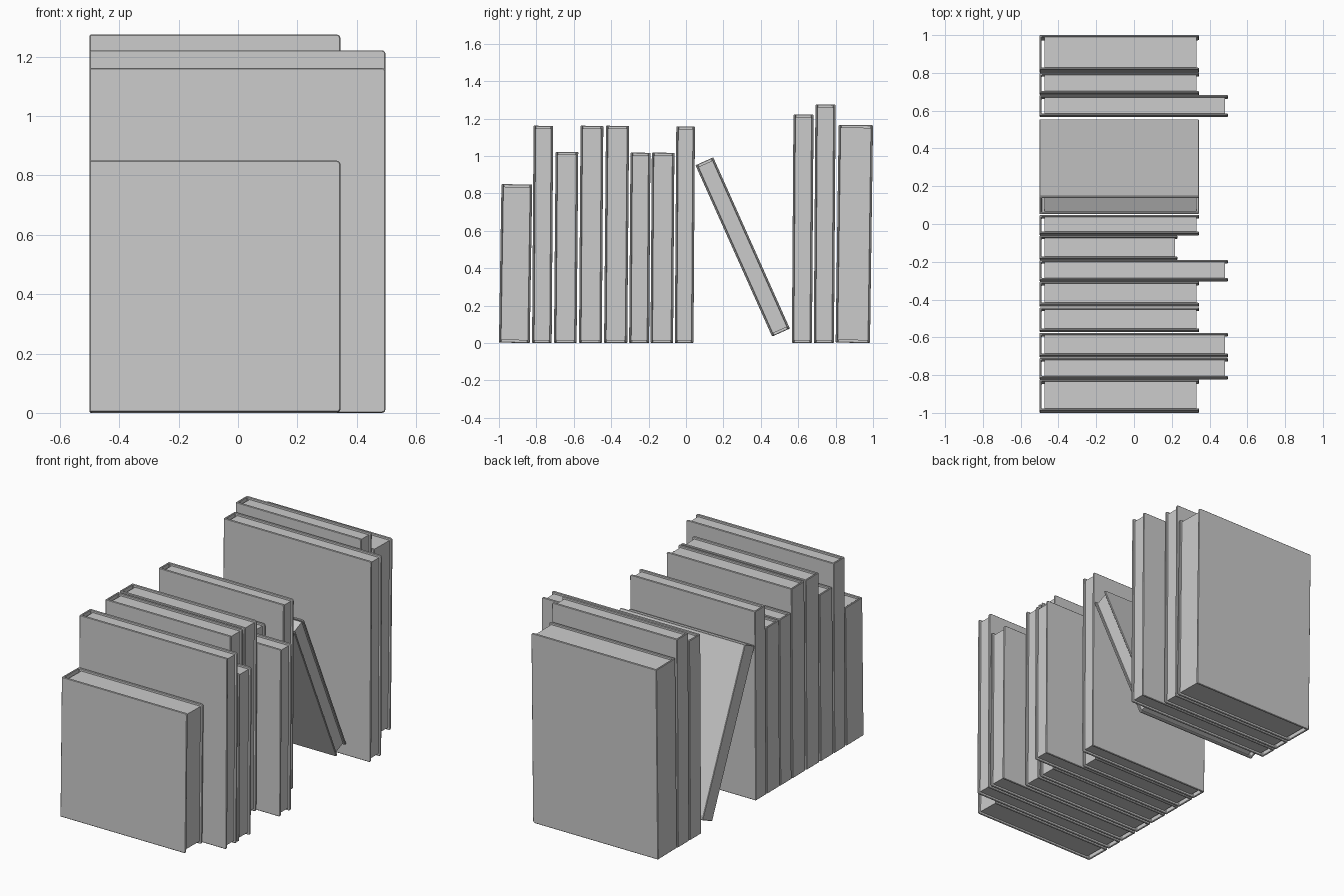
import bpy, bmesh, math

if "Cube" in bpy.data.objects:
    bpy.data.objects.remove(bpy.data.objects["Cube"])

SPINE_X = -0.5
BOARD = 0.011    # cover thickness
LIP = 0.014      # overhang of the cover past the pages


def add_object(name, bm, loc, tilt):
    bmesh.ops.recalc_face_normals(bm, faces=bm.faces[:])
    me = bpy.data.meshes.new(name)
    bm.to_mesh(me)
    bm.free()
    ob = bpy.data.objects.new(name, me)
    bpy.context.collection.objects.link(ob)
    ob.location = loc
    ob.rotation_euler.x = tilt
    return ob


def extrude_profile(pts, z0, z1):
    bm = bmesh.new()
    f = bm.faces.new([bm.verts.new((x, y, z0)) for x, y in pts])
    new = bmesh.ops.extrude_face_region(bm, geom=[f])["geom"]
    verts = [v for v in new if isinstance(v, bmesh.types.BMVert)]
    bmesh.ops.translate(bm, verts=verts, vec=(0, 0, z1 - z0))
    return bm


def make_book(n, w, h, x_end, loc, tilt):
    a, b, hz = w / 2, w / 2 - BOARD, h / 2
    # U-shaped hardcover: two boards joined by the spine
    cover = extrude_profile(
        [(SPINE_X, -a), (x_end, -a), (x_end, -b), (SPINE_X + BOARD, -b),
         (SPINE_X + BOARD, b), (x_end, b), (x_end, a), (SPINE_X, a)], -hz, hz)
    corners = [e for e in cover.edges
               if all(abs(v.co.x - x_end) < 1e-5 for v in e.verts)
               and abs(e.verts[0].co.z - e.verts[1].co.z) < 1e-5]
    bmesh.ops.bevel(cover, geom=corners, offset=0.012, segments=3,
                    profile=0.5, affect='EDGES')
    ob = add_object(f"book_cover_{n}", cover, loc, tilt)
    bev = ob.modifiers.new("soft_edges", 'BEVEL')
    bev.width = 0.003
    bev.segments = 1
    bev.limit_method = 'ANGLE'
    bev.angle_limit = math.radians(50)
    # page block, set back inside the cover
    x0, x1 = SPINE_X + 0.025, x_end - LIP
    pages = extrude_profile([(x0, -b), (x1, -b), (x1, b), (x0, b)],
                            -hz + LIP, hz - LIP)
    add_object(f"book_pages_{n}", pages, loc, tilt)


# upright books: near side at the foot, far side at the top, height, front edge, tilt
UPRIGHT = [
    (-1.000, -0.822, 0.850, 0.345, 0.9),
    (-0.823, -0.710, 1.162, 0.497, 0.4),
    (-0.706, -0.576, 1.022, 0.497, 0.5),
    (-0.572, -0.442, 1.162, 0.345, 0.4),
    (-0.438, -0.304, 1.162, 0.345, 0.5),
    (-0.304, -0.190, 1.018, 0.497, 0.4),
    (-0.190, -0.062, 1.018, 0.230, 0.4),
    (-0.060, 0.048, 1.158, 0.345, 0.4),
    (0.566, 0.682, 1.222, 0.497, 0.4),
    (0.683, 0.800, 1.275, 0.345, 0.4),
    (0.800, 1.000, 1.167, 0.345, 0.8),
]
for i, (y0, y1, top, x_end, deg) in enumerate(UPRIGHT, 1):
    t = math.radians(deg)
    width = y1 - y0 - top * math.sin(t)
    make_book(i, width, top - width * math.sin(t), x_end,
              (0, (y0 + y1) / 2, top / 2), -t)

# leaning book
make_book(len(UPRIGHT) + 1, 0.104, 1.003, 0.345,
          (0, 0.303, 0.514), math.radians(24.1))
